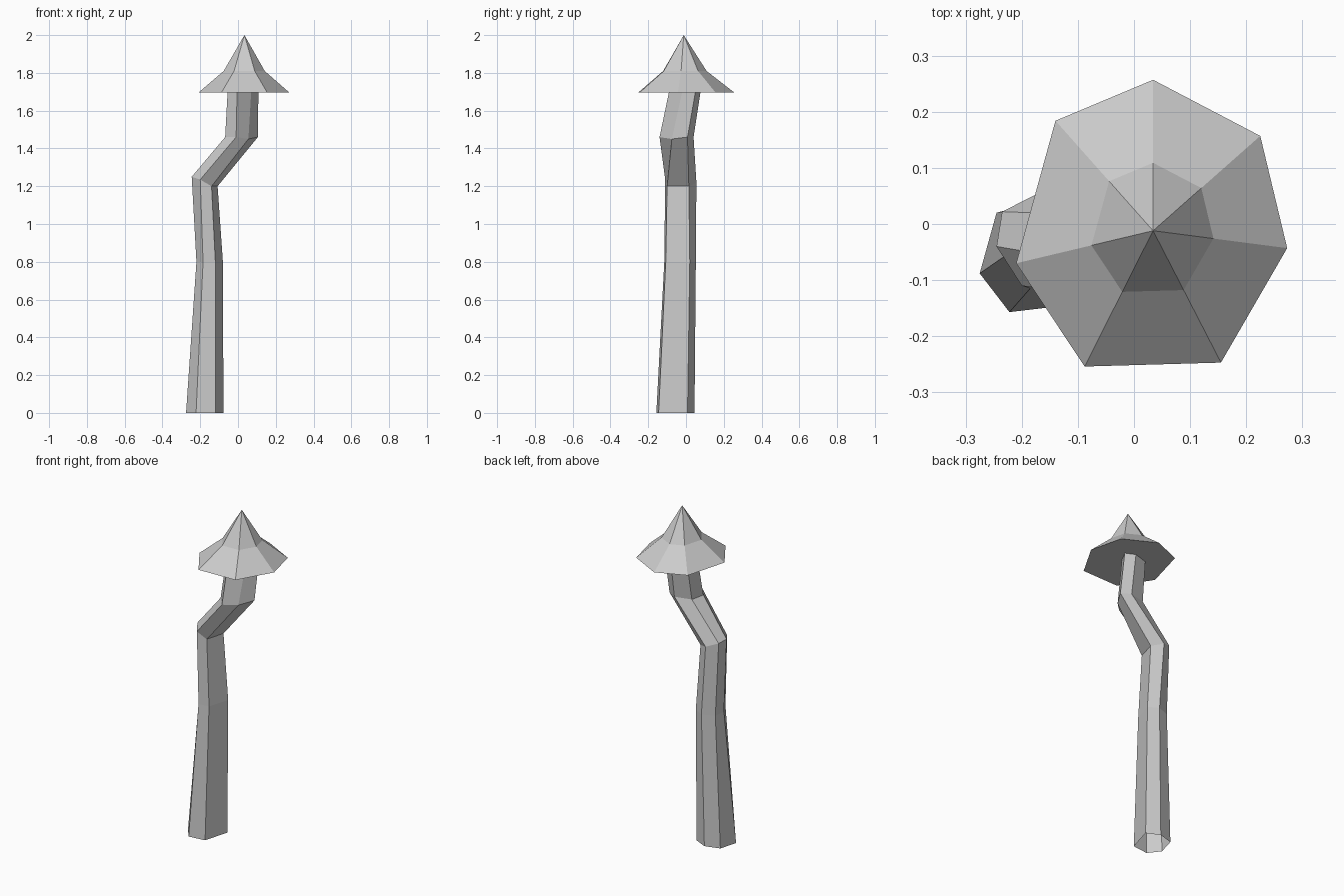
import bpy
import bmesh
from mathutils import Vector

if "Cube" in bpy.data.objects:
    bpy.data.objects.remove(bpy.data.objects["Cube"], do_unlink=True)

# One plain grey for the whole mushroom
GREY = (0.6, 0.6, 0.6, 1.0)
grey = bpy.data.materials.new("plain_grey")
grey.use_nodes = True
grey.diffuse_color = GREY
grey.node_tree.nodes["Principled BSDF"].inputs["Base Color"].default_value = GREY


def loft(name, rings, tip=None, floor=False):
    """Skin a list of rings, optionally closing to a tip and a flat floor."""
    bm = bmesh.new()
    loops = [[bm.verts.new(p) for p in ring] for ring in rings]
    count = len(loops[0])
    for low, high in zip(loops, loops[1:]):
        for i in range(count):
            j = (i + 1) % count
            bm.faces.new((low[i], low[j], high[j], high[i]))
    if tip:
        apex = bm.verts.new(tip)
        for i in range(count):
            bm.faces.new((loops[-1][i], loops[-1][(i + 1) % count], apex))
    if floor:
        bm.faces.new(loops[0][::-1])
    mesh = bpy.data.meshes.new(name)
    bm.to_mesh(mesh)
    bm.free()
    mesh.materials.append(grey)
    obj = bpy.data.objects.new(name, mesh)
    bpy.context.collection.objects.link(obj)
    return obj


# Stem: crooked six-sided tube, open at the foot
foot = [(-.275, -.088, 0), (-.222, -.157, 0), (-.12, -.145, 0),
        (-.077, .008, 0), (-.155, .045, 0), (-.245, .02, 0)]
middle = [(-.22, -.05, .8), (-.185, -.115, .8), (-.12, -.107, .8),
          (-.08, .02, .8), (-.14, .052, .8), (-.215, .025, .8)]
lower_bend = [(-.245, -.04, 1.25), (-.2, -.11, 1.235), (-.14, -.1, 1.2),
              (-.108, .015, 1.2), (-.17, .055, 1.22), (-.235, .022, 1.245)]
upper_bend = [(-.068, -.07, 1.46), (-.01, -.14, 1.46), (.055, -.075, 1.45),
              (.105, .008, 1.46), (.05, .04, 1.46), (-.05, .015, 1.46)]
neck = [(-.055, -.03, 1.7), (-.005, -.09, 1.7), (.07, -.02, 1.7),
        (.108, .05, 1.7), (.05, .077, 1.7), (-.04, .05, 1.7)]
loft("stem", [foot, middle, lower_bend, upper_bend, neck])

# Cap: uneven seven-sided brim, shoulder and pointed tip over a flat underside
axis = Vector((.034, -.012, 0))
brim = [Vector(p) for p in ((.034, .257, 0), (-.14, .184, 0), (-.21, -.07, 0),
                            (-.088, -.254, 0), (.155, -.247, 0),
                            (.273, -.043, 0), (.225, .157, 0))]


def cap_ring(scale, z):
    return [axis + (p - axis) * scale + Vector((0, 0, z)) for p in brim]


loft("cap", [cap_ring(1, 1.695), cap_ring(.45, 1.81)],
     tip=axis + Vector((0, 0, 2)), floor=True)
